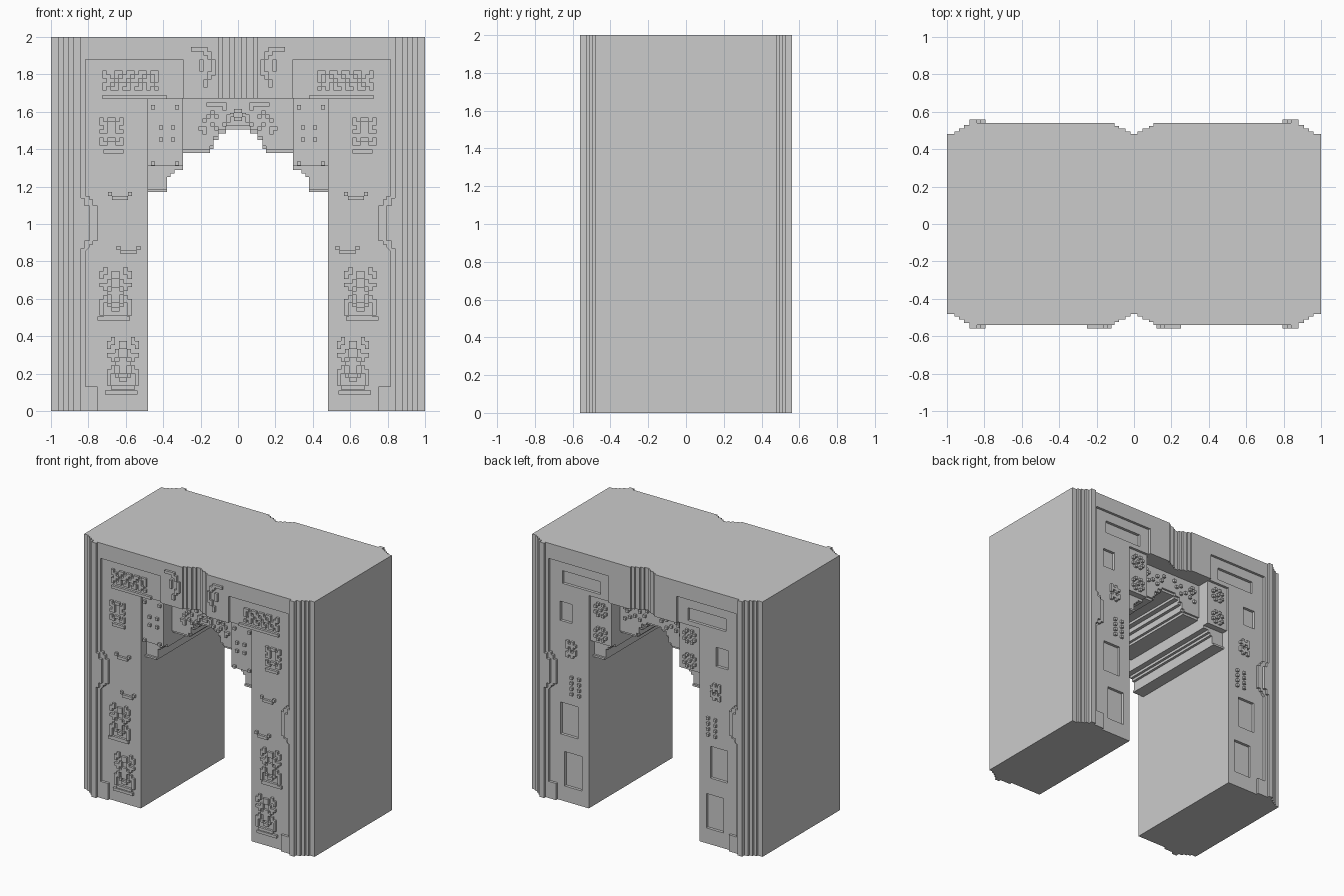
import bpy, bmesh

if "Cube" in bpy.data.objects:
    bpy.data.objects.remove(bpy.data.objects["Cube"])

PX = 0.0215  # size of one ornament block


def add_prism(bm, pts, lo, hi, axis):
    """Extrude a 2D outline: axis 'z' takes (x, y) points, axis 'y' takes (x, z)."""
    def co(p, h):
        return (p[0], p[1], h) if axis == 'z' else (p[0], h, p[1])
    a = [bm.verts.new(co(p, lo)) for p in pts]
    b = [bm.verts.new(co(p, hi)) for p in pts]
    n = len(pts)
    faces = [bm.faces.new(a), bm.faces.new(b)]
    for i in range(n):
        j = (i + 1) % n
        faces.append(bm.faces.new((a[i], a[j], b[j], b[i])))
    bmesh.ops.recalc_face_normals(bm, faces=faces)


def add_box(bm, x0, x1, y0, y1, z0, z1):
    add_prism(bm, [(x0, y0), (x1, y0), (x1, y1), (x0, y1)], z0, z1, 'z')


def finish(bm, name):
    me = bpy.data.meshes.new(name)
    bm.to_mesh(me)
    bm.free()
    ob = bpy.data.objects.new(name, me)
    bpy.context.collection.objects.link(ob)
    return ob


def mirrored(name, build):
    """Run a builder for the left (-1) and right (1) side in one mesh."""
    bm = bmesh.new()
    for s in (-1, 1):
        build(bm, s)
    return finish(bm, name)


def sbox(bm, s, x0, x1, y, z0, z1):
    """Box through the whole depth, x given as distance from the centre."""
    add_box(bm, min(s * x0, s * x1), max(s * x0, s * x1), -y, y, z0, z1)


# Stepped outer pilasters
STEPS = [(1, .48), (.96, .48), (.96, .495), (.935, .495), (.935, .51), (.91, .51),
         (.91, .53), (.88, .53), (.88, .56), (.84, .56)]


def pilaster(bm, s):
    pts = [(s * x, -y) for x, y in STEPS] + [(s * x, y) for x, y in reversed(STEPS)]
    add_prism(bm, pts, 0, 2, 'z')


mirrored("outer_pilasters", pilaster)

# Lintel with a stepped groove in the middle
NOTCH = [(.105, .54), (.105, .525), (.08, .525), (.08, .51), (.045, .51),
         (.045, .495), (.02, .495), (.02, .48)]


def lintel(bm, half, z0, z1):
    side = [(half, .54)] + NOTCH
    back = side + [(-x, y) for x, y in reversed(side)]
    add_prism(bm, back + [(x, -y) for x, y in reversed(back)], z0, z1, 'z')


bm = bmesh.new()
lintel(bm, .84, 1.88, 2)
lintel(bm, .295, 1.67, 1.88)
finish(bm, "lintel")


# Legs with the recessed face panels
def leg(bm, s):
    pts = [(.84, 0), (.48, 0), (.48, 1.67), (.295, 1.67), (.295, 1.88), (.84, 1.88)]
    add_prism(bm, [(s * x, z) for x, z in pts], -.52, .52, 'y')


legs = mirrored("legs", leg)

# Sunken rectangles in the back of the legs
SUNK = [(.38, .71, 1.705, 1.805), (.625, .73, 1.41, 1.56), (.575, .725, .52, .77), (.54, .69, .12, .39)]


def sunk(bm, s):
    for x0, x1, z0, z1 in SUNK:
        add_box(bm, min(s * x0, s * x1), max(s * x0, s * x1), .498, .6, z0, z1)


cutter = mirrored("panel_cutter", sunk)
mod = legs.modifiers.new("cut", 'BOOLEAN')
mod.operation = 'DIFFERENCE'
mod.solver = 'EXACT'
mod.object = cutter
bpy.context.view_layer.objects.active = legs
bpy.ops.object.modifier_apply(modifier="cut")
bpy.data.objects.remove(cutter)


# Frame strip, foot and mid-height clasp around each panel
def frame(bm, s):
    pts = [(.84, 0), (.75, 0), (.75, .13), (.815, .13), (.815, .855), (.795, .875), (.795, .89),
           (.775, .89), (.775, .91), (.75, .91), (.75, 1.10), (.775, 1.10), (.775, 1.13),
           (.795, 1.13), (.795, 1.15), (.815, 1.15), (.815, 1.88), (.84, 1.88)]
    add_prism(bm, [(s * x, z) for x, z in pts], -.54, .54, 'y')
    sbox(bm, s, .795, .84, .56, .91, 1.10)
    sbox(bm, s, .82, .84, .56, .87, 1.14)


mirrored("panel_frames", frame)


# Arch: side blocks, stepped corbels and the deep-set crown
def blocks(bm, s):
    sbox(bm, s, .295, .48, .50, 1.31, 1.67)
    pts = [(.48, 1.17), (.38, 1.17), (.38, 1.25), (.36, 1.25), (.36, 1.27),
           (.34, 1.27), (.34, 1.29), (.295, 1.29), (.295, 1.31), (.48, 1.31)]
    add_prism(bm, [(s * x, z) for x, z in pts], -.45, .45, 'y')
    sbox(bm, s, .38, .48, .465, 1.17, 1.185)


mirrored("arch_side_blocks", blocks)

ARCH = [(.065, 1.505), (.065, 1.485), (.105, 1.485), (.105, 1.45), (.13, 1.45),
        (.13, 1.40), (.15, 1.40), (.15, 1.38), (.295, 1.38)]


def crown(bm, lift, y):
    pts = [(x, z + lift) for x, z in ARCH] + [(.295, 1.67)]
    add_prism(bm, pts + [(-x, z) for x, z in reversed(pts)], -y, y, 'y')


bm = bmesh.new()
crown(bm, 0, .385)
crown(bm, .018, .40)
finish(bm, "arch_crown")

# Front ornaments drawn as block patterns (left side, mirrored to the right)
LATTICE = ["#..##.##.##.##",
           "##.#.##.##.#.#",
           ".##.##.##.##.#",
           "##.#..#..#.##.",
           "#.##.##.##.#.#",
           "..............",
           "################"]
SMALL = ["#.##.#", "##..##", ".#..#.", "##..##", "......",
         "#.##.#", "##..##", "......", ".#####"]
ROSETTE = [".#....#.", "##.##.##", "#..##..#", "..#..#..", "###..###", ".#.##.#.",
           "..####..", ".#.##.#.", "##.##.##", "#.#..#.#", "#..##..#", "#......#",
           ".######."]
HOOK = ["#....#", ".####."]
SCROLL = ["####...", "...##..", "....#..", "..#..#.", "..#..#.", "..#..#.",
          "....##.", "....#..", "...#...", "...#..."]
BLOCK_DOTS = ["#.....#", ".......", ".......", ".......", ".......", "..#..#.", ".......",
              ".......", "..#..#.", ".......", ".......", ".......", ".......", ".......",
              "#.....#"]
CROWN_DOTS = ["....#####...", "........#...", ".....#......", "....#.#..#..", "...#.....#..",
              ".....#..#...", "..##..#.....", "...#........"]
TIE = ["##.##", "#...#", ".#.#.", "#...#", "##.##"]


def pattern(bm, s, rows, x, z, y0, y1, p=PX):
    """Turn each run of # into one box; x, z is the top left corner."""
    for r, row in enumerate(rows):
        c = 0
        while c < len(row):
            n = 0
            while c + n < len(row) and row[c + n] == '#':
                n += 1
            if n:
                a, b = sorted((-s * (x + c * p), -s * (x + (c + n) * p)))
                add_box(bm, a, b, y0, y1, z - (r + 1) * p, z - r * p)
            c += max(n, 1)


def front(rows, x, z, face, name, p=PX):
    mirrored(name, lambda bm, s: pattern(bm, s, rows, x, z, -face - .018, -face + .004, p))


def back(rows, x, z, face, name, p=PX):
    mirrored(name, lambda bm, s: pattern(bm, s, rows, x, z, face - .004, face + .018, p))


front(LATTICE, -.725, 1.82, .52, "lattice_ornament")
front(SMALL, -.74, 1.57, .52, "small_ornament")
front(HOOK, -.695, 1.172, .52, "upper_hook")
front(HOOK, -.65, .882, .52, "lower_hook")
front(ROSETTE, -.74, .77, .52, "upper_rosette")
front(ROSETTE, -.70, .395, .52, "lower_rosette")
front(["########"], -.75, .505, .52, "upper_rosette_base")
front(["########"], -.71, .11, .52, "lower_rosette_base")
front(SCROLL, -.25, 1.945, .54, "scroll_ornament")
front(BLOCK_DOTS, -.465, 1.635, .50, "block_studs")
front(CROWN_DOTS, -.255, 1.65, .40, "crown_studs")
front([".#", "#.", ".#"], -.043, 1.615, .40, "crown_ring")

# Back ornaments: stud clusters
back(["#.#.", "####", "#.#.", ".#.#", "####", "#.#."], -.67, 1.275, .52, "back_lattice")
back(["#..#", "....", "#..#", "....", "#..#", "....", "#..#"], -.635, 1.00, .52, "back_studs")
QUAD = [".#.#.", "#...#", "..#..", "#...#", ".#.#."]
back(QUAD, -.44, 1.63, .50, "back_upper_block_studs")
back(QUAD, -.44, 1.44, .50, "back_lower_block_studs")
back([".#.......#", "#.#...#...", ".#......#.", "....#.....", "..#...#...", "#........."],
     -.255, 1.63, .40, "back_crown_studs")
